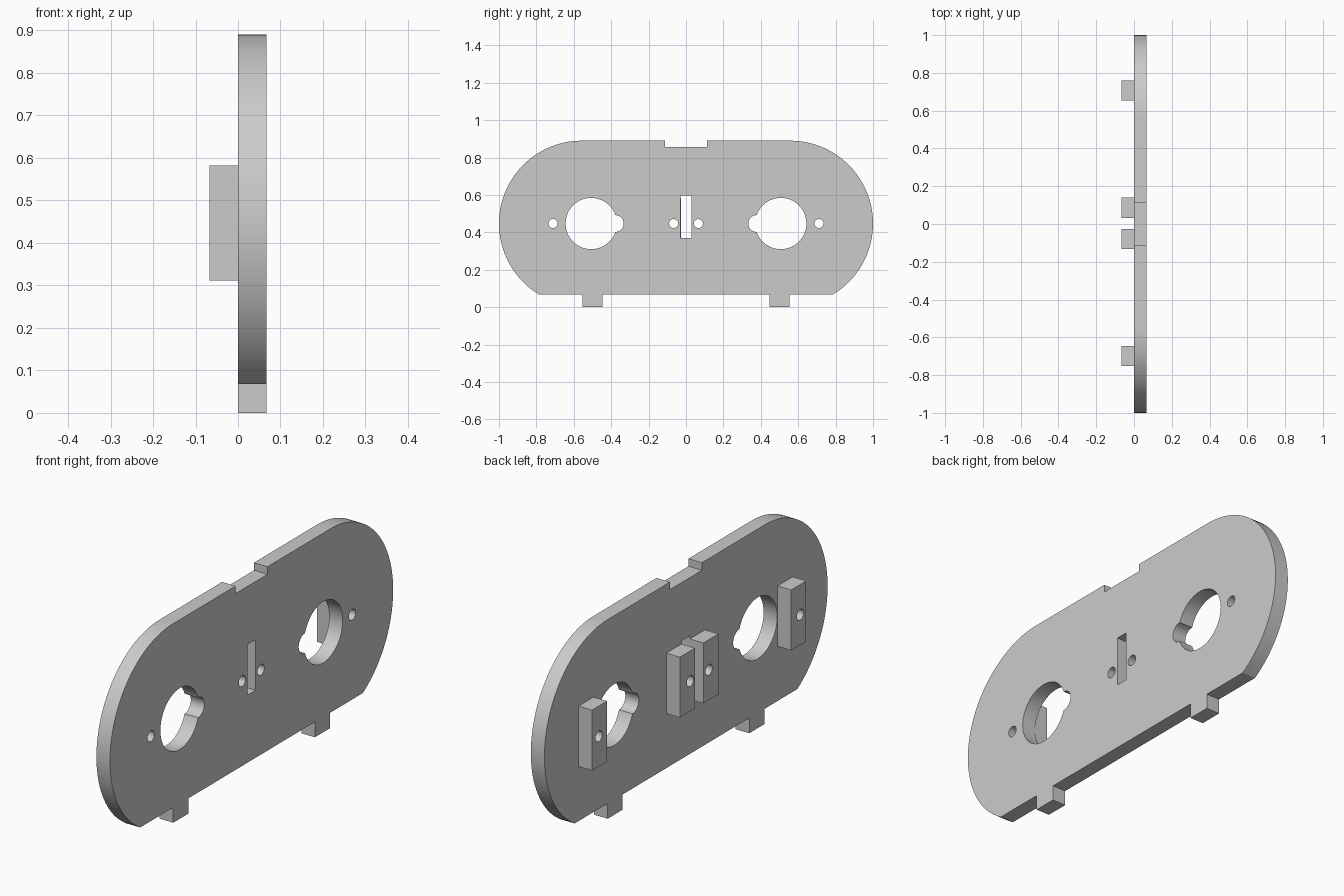
import bpy, bmesh
from math import sin, cos, pi, asin, radians
from mathutils import Matrix

if "Cube" in bpy.data.objects:
    bpy.data.objects.remove(bpy.data.objects["Cube"], do_unlink=True)

grey = bpy.data.materials.new("plain grey")
grey.use_nodes = True
grey.diffuse_color = (0.6, 0.6, 0.6, 1)
grey.node_tree.nodes["Principled BSDF"].inputs["Base Color"].default_value = (0.6, 0.6, 0.6, 1)

THICK = 0.067    # plate thickness
MID_Z = 0.447    # height of the hole centres
TOP, BASE = 0.89, 0.068
RADIUS = TOP - MID_Z


def prism(name, outline, x0, x1):
    """Extrude a closed (y, z) outline from x0 to x1."""
    bm = bmesh.new()
    face = bm.faces.new([bm.verts.new((x0, y, z)) for y, z in outline])
    new = bmesh.ops.extrude_face_region(bm, geom=[face])["geom"]
    moved = [v for v in new if isinstance(v, bmesh.types.BMVert)]
    bmesh.ops.translate(bm, verts=moved, vec=(x1 - x0, 0, 0))
    bmesh.ops.recalc_face_normals(bm, faces=bm.faces)
    mesh = bpy.data.meshes.new(name)
    bm.to_mesh(mesh)
    bm.free()
    mesh.materials.append(grey)
    obj = bpy.data.objects.new(name, mesh)
    bpy.context.collection.objects.link(obj)
    return obj


def rect(y0, y1, z0, z1):
    return [(y0, z0), (y1, z0), (y1, z1), (y0, z1)]


def arc(y, z, r, start, end, steps):
    return [(y + r * cos(start + (end - start) * i / steps),
             z + r * sin(start + (end - start) * i / steps)) for i in range(steps + 1)]


def circle(y, r):
    return arc(y, MID_Z, r, 0, 2 * pi, 48)[:-1]


def cut(obj, outline):
    """Cut a (y, z) outline right through an object."""
    cutter = prism("cutter", outline, -0.3, 0.3)
    cutter.hide_render = True
    mod = obj.modifiers.new("cut", "BOOLEAN")
    mod.operation, mod.solver, mod.object = "DIFFERENCE", "EXACT", cutter
    bpy.context.view_layer.objects.active = obj
    bpy.ops.object.modifier_apply(modifier=mod.name)
    bpy.data.objects.remove(cutter, do_unlink=True)


# Plate outline: rounded ends, flat base with two tabs, notch in the top
low = -asin((MID_Z - BASE) / RADIUS)
outline = [(-0.553, BASE), (-0.553, 0), (-0.447, 0), (-0.447, BASE),
           (0.447, BASE), (0.447, 0), (0.553, 0), (0.553, BASE)]
outline += arc(1 - RADIUS, MID_Z, RADIUS, low, pi / 2, 48)
outline += [(0.113, TOP), (0.113, 0.856), (-0.113, 0.856), (-0.113, TOP)]
outline += arc(RADIUS - 1, MID_Z, RADIUS, pi / 2, pi - low, 48)
plate = prism("plate", outline, 0, THICK)

# Large keyed openings, centre slot and small screw holes
cut(plate, rect(-0.029, 0.029, 0.37, 0.596))
for side in (-1, 1):
    cut(plate, circle(side * 0.507, 0.137))
    cut(plate, circle(side * 0.378, 0.045))
    for y in (0.066, 0.711):
        cut(plate, circle(side * y, 0.024))

# Mounting blocks on the rear face, each drilled for its screw
parts = [plate]
for name, centre, hole in (("outer_block_a", 0.706, 0.711), ("inner_block_a", 0.086, 0.066),
                           ("inner_block_b", -0.080, -0.066), ("outer_block_b", -0.700, -0.711)):
    block = prism(name, rect(centre - 0.053, centre + 0.053, 0.312, 0.582), -THICK, 0)
    cut(block, circle(hole, 0.024))
    parts.append(block)

# Smooth the curved walls and keep the edges sharp
bpy.ops.object.select_all(action="DESELECT")
for obj in parts:
    obj.select_set(True)
bpy.context.view_layer.objects.active = plate
bpy.ops.object.shade_smooth_by_angle(angle=radians(30))
